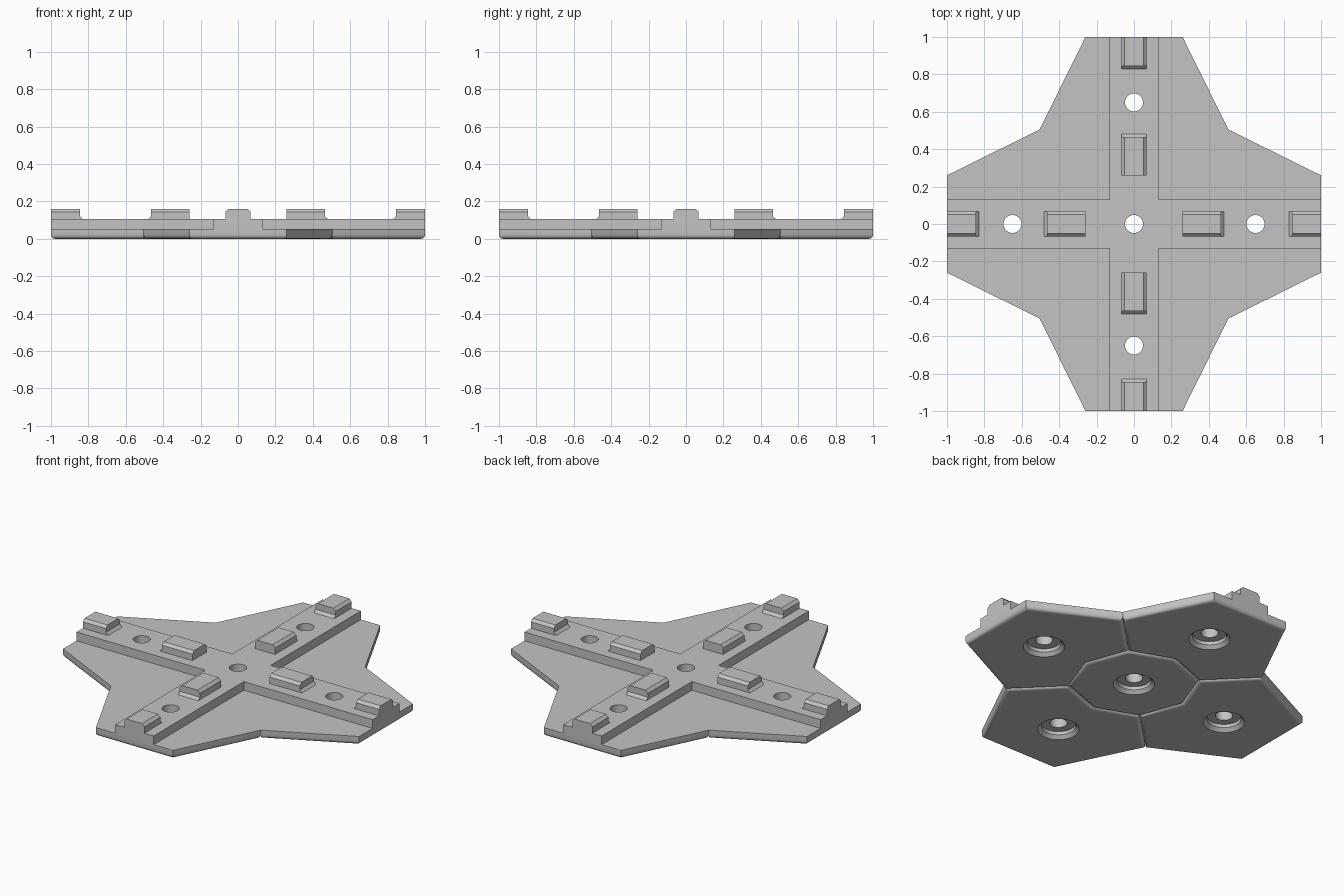
import bpy, bmesh, math
from mathutils import Vector, Matrix

old = bpy.data.objects.get("Cube")
if old:
    bpy.data.objects.remove(old)

grey = bpy.data.materials.new("plain grey")
grey.use_nodes = True
colour = (0.55, 0.55, 0.55, 1)
grey.diffuse_color = colour
grey.node_tree.nodes["Principled BSDF"].inputs["Base Color"].default_value = colour

EDGE, PLATE, BAR, TOP = 0.022, 0.052, 0.105, 0.16
SIDES = ["back", "right", "front", "left"]


def turn(points, k):
    rot = Matrix.Rotation(k * math.pi / 2, 2)
    return [rot @ Vector(p) for p in points]


def inset(poly, d):
    """Move every edge of a counter-clockwise outline inwards by d."""
    result = []
    for i, p in enumerate(poly):
        a = (p - poly[i - 1]).normalized()
        b = (poly[(i + 1) % len(poly)] - p).normalized()
        n, m = Vector((-a.y, a.x)), Vector((-b.y, b.x))
        result.append(p + d * (n + m) / (1 + n.dot(m)))
    return result


def loft(bm, layers):
    """Skin a stack of (outline, z) layers and cap both ends."""
    rings = [[bm.verts.new((p[0], p[1], z)) for p in poly] for poly, z in layers]
    for low, high in zip(rings, rings[1:]):
        for i in range(len(low)):
            j = (i + 1) % len(low)
            bm.faces.new((low[i], low[j], high[j], high[i]))
    bm.faces.new(rings[0][::-1])
    bm.faces.new(rings[-1])


def make(name, stacks):
    bm = bmesh.new()
    for layers in stacks:
        loft(bm, layers)
    bmesh.ops.recalc_face_normals(bm, faces=bm.faces)
    mesh = bpy.data.meshes.new(name)
    bm.to_mesh(mesh)
    bm.free()
    mesh.materials.append(grey)
    obj = bpy.data.objects.new(name, mesh)
    bpy.context.collection.objects.link(obj)
    return obj


# Tool for the five screw holes with their chamfered recesses underneath
def circle(cx, cy, r, n=32):
    return [(cx + r * math.cos(2 * math.pi * i / n), cy + r * math.sin(2 * math.pi * i / n))
            for i in range(n)]


centres = [Vector((0, 0))] + [turn([(0, 0.65)], k)[0] for k in range(4)]
bore = [(0.135, -0.02), (0.095, 0.02), (0.095, 0.04), (0.048, 0.04), (0.048, 0.2)]
cutter = make("hole_cutter", [[(circle(c.x, c.y, r), z) for r, z in bore] for c in centres])
cutter.hide_render = True


def drill(obj):
    mod = obj.modifiers.new("holes", "BOOLEAN")
    mod.operation, mod.solver, mod.object = "DIFFERENCE", "EXACT", cutter
    bpy.context.view_layer.update()
    graph = bpy.context.evaluated_depsgraph_get()
    mesh = bpy.data.meshes.new_from_object(obj.evaluated_get(graph))
    obj.modifiers.clear()
    obj.data = mesh


def soften(obj):
    bpy.ops.object.select_all(action="DESELECT")
    obj.select_set(True)
    bpy.context.view_layer.objects.active = obj
    bpy.ops.object.shade_smooth_by_angle(angle=math.radians(30))
    for face in obj.data.polygons:
        if abs(face.normal.z) > 0.99:
            face.use_smooth = False


# Base tiles with rounded lower edges, which leave grooves where they meet
def tile(name, outline):
    layers = []
    for i in range(5):
        t = i * math.pi / 8
        layers.append((inset(outline, EDGE * (1 - math.sin(t))), EDGE * (1 - math.cos(t))))
    layers.append((outline, PLATE))
    obj = make(name, [layers])
    drill(obj)
    soften(obj)


inner, outer = 0.255, 0.505
arm = [(0.26, 1), (-0.26, 1), (-outer, outer), (-inner, inner),
       (0, 0.35), (inner, inner), (outer, outer)]
octagon = []
for k in range(4):
    octagon += turn([(inner, inner), (0, 0.35)], k)
tile("centre_tile", octagon)
for k, side in enumerate(SIDES):
    tile(side + "_tile", turn(arm, k))

# Raised cross on top of the tiles
cross = []
for k in range(4):
    cross += turn([(1, -0.13), (1, 0.13), (0.13, 0.13)], k)
bar = make("raised_cross", [[(cross, PLATE), (cross, BAR)]])
drill(bar)
soften(bar)


# Pads along the cross: flared foot at one end, chamfered long sides
def pad(name, k, foot, end, flat):
    def box(y, w):
        a, b = sorted((y, flat))
        return turn([(-w, a), (w, a), (w, b), (-w, b)], k)
    wide, narrow = 0.068, 0.052
    make(name, [[(box(foot, wide), BAR), (box(end, wide), BAR + 0.016),
                 (box(end, wide), TOP - 0.016), (box(end, narrow), TOP)]])


for k, side in enumerate(SIDES):
    pad(side + "_inner_pad", k, 0.48, 0.465, 0.26)
    pad(side + "_outer_pad", k, 0.83, 0.845, 1.0)

bpy.data.objects.remove(cutter)
